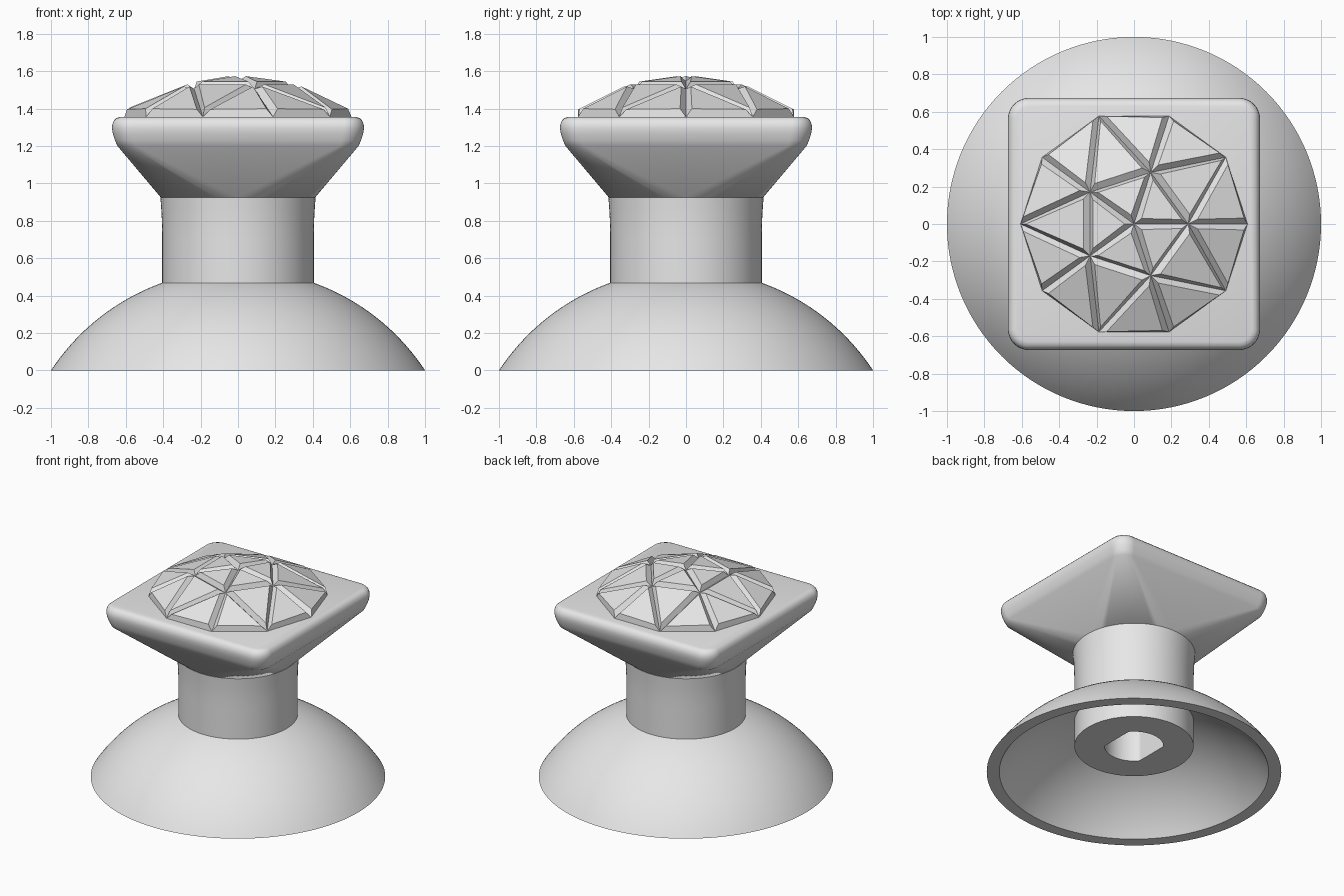
import bpy, bmesh, math
from mathutils import Vector

cube = bpy.data.objects.get("Cube")
if cube:
    bpy.data.objects.remove(cube, do_unlink=True)

GREY = (0.8, 0.8, 0.8, 1.0)
mat = bpy.data.materials.new("plain grey")
mat.use_nodes = True
mat.diffuse_color = GREY
mat.node_tree.nodes["Principled BSDF"].inputs["Base Color"].default_value = GREY


def finish(name, bm, smooth=None):
    """Turn a bmesh into a named object with the shared material."""
    mesh = bpy.data.meshes.new(name)
    bm.to_mesh(mesh)
    bm.free()
    mesh.materials.append(mat)
    obj = bpy.data.objects.new(name, mesh)
    bpy.context.collection.objects.link(obj)
    if smooth:
        bpy.ops.object.select_all(action='DESELECT')
        obj.select_set(True)
        bpy.context.view_layer.objects.active = obj
        bpy.ops.object.shade_smooth_by_angle(angle=math.radians(smooth))
    return obj


def loft(name, rings, caps=True, closed=False, smooth=30):
    """Skin a series of rings that all have the same number of points."""
    bm = bmesh.new()
    loops = [[bm.verts.new(p) for p in ring] for ring in rings]
    pairs = list(zip(loops, loops[1:]))
    if closed:
        pairs.append((loops[-1], loops[0]))
    for a, b in pairs:
        for i in range(len(a)):
            j = (i + 1) % len(a)
            bm.faces.new((a[i], a[j], b[j], b[i]))
    if caps:
        bm.faces.new(loops[0][::-1])
        bm.faces.new(loops[-1])
    bmesh.ops.remove_doubles(bm, verts=bm.verts, dist=1e-5)
    bmesh.ops.recalc_face_normals(bm, faces=bm.faces)
    return finish(name, bm, smooth)


def circle(r, z, n=96, flat=None):
    """Circle of points; flat cuts both x sides straight."""
    lim = flat or r
    return [(max(-lim, min(lim, r * math.cos(math.tau * i / n))),
             r * math.sin(math.tau * i / n), z) for i in range(n)]


def rounded_square(half, corner, z, steps=16):
    pts = []
    for q in range(4):
        mid = math.radians(45 + 90 * q)
        cx = math.copysign(half - corner, math.cos(mid))
        cy = math.copysign(half - corner, math.sin(mid))
        for s in range(steps + 1):
            a = math.pi / 2 * (q + s / steps)
            pts.append((cx + corner * math.cos(a), cy + corner * math.sin(a), z))
    return pts


# Hollow skirt: two concentric spherical caps joined at the rim
SINK = 0.6586


def cap_arc(radius, r_from, r_to, steps=20):
    a0, a1 = math.asin(r_from / radius), math.asin(r_to / radius)
    angles = [a0 + (a1 - a0) * i / steps for i in range(steps + 1)]
    return [(radius * math.sin(a), max(0, radius * math.cos(a) - SINK)) for a in angles]


profile = cap_arc(1.1974, 1.0, 0.39) + cap_arc(1.127, 0.39, 0.9145)
loft("skirt", [circle(r, z, 128) for r, z in profile], caps=False, closed=True)

# Stem with a two-flat shaft hole in its underside
stem = [circle(0.2, 0.7, flat=0.155), circle(0.2, 0.2, flat=0.155), circle(0.405, 0.2)]
stem += [circle(0.405 + 0.01 * t * t, 0.7 + 0.225 * t) for t in (0, 0.25, 0.5, 0.75, 1)]
loft("stem", stem)

# Head: round below, flaring to a soft-edged square plate
head = [(0.413, 0.413, 0.925), (0.645, 0.1, 1.2), (0.658, 0.105, 1.23),
        (0.669, 0.11, 1.265), (0.674, 0.113, 1.295), (0.672, 0.11, 1.315),
        (0.664, 0.1, 1.335), (0.65, 0.088, 1.349), (0.63, 0.07, 1.355)]
loft("head", [rounded_square(*ring) for ring in head], smooth=35)

# Faceted dome: triangles around a centre, each with a raised inset face
bm = bmesh.new()


def polar(r, degrees, z):
    a = math.radians(degrees)
    return bm.verts.new(Vector((r * math.cos(a), r * math.sin(a), z)))


peak = bm.verts.new((0, 0, 1.545))
inner = [polar(0.29, 72 * k, 1.505) for k in range(5)]
outer = [polar(0.607, 36 * k, 1.355) for k in range(10)]
for k in range(5):
    here, there = inner[k], inner[(k + 1) % 5]
    before, ahead, beyond = outer[2 * k - 1], outer[2 * k], outer[2 * k + 1]
    for tri in ((peak, here, there), (here, beyond, there),
                (here, ahead, beyond), (here, before, ahead)):
        bm.faces.new(tri)
bm.normal_update()
bmesh.ops.inset_individual(bm, faces=bm.faces[:], thickness=0.045, depth=0.036)
finish("faceted_dome", bm)
